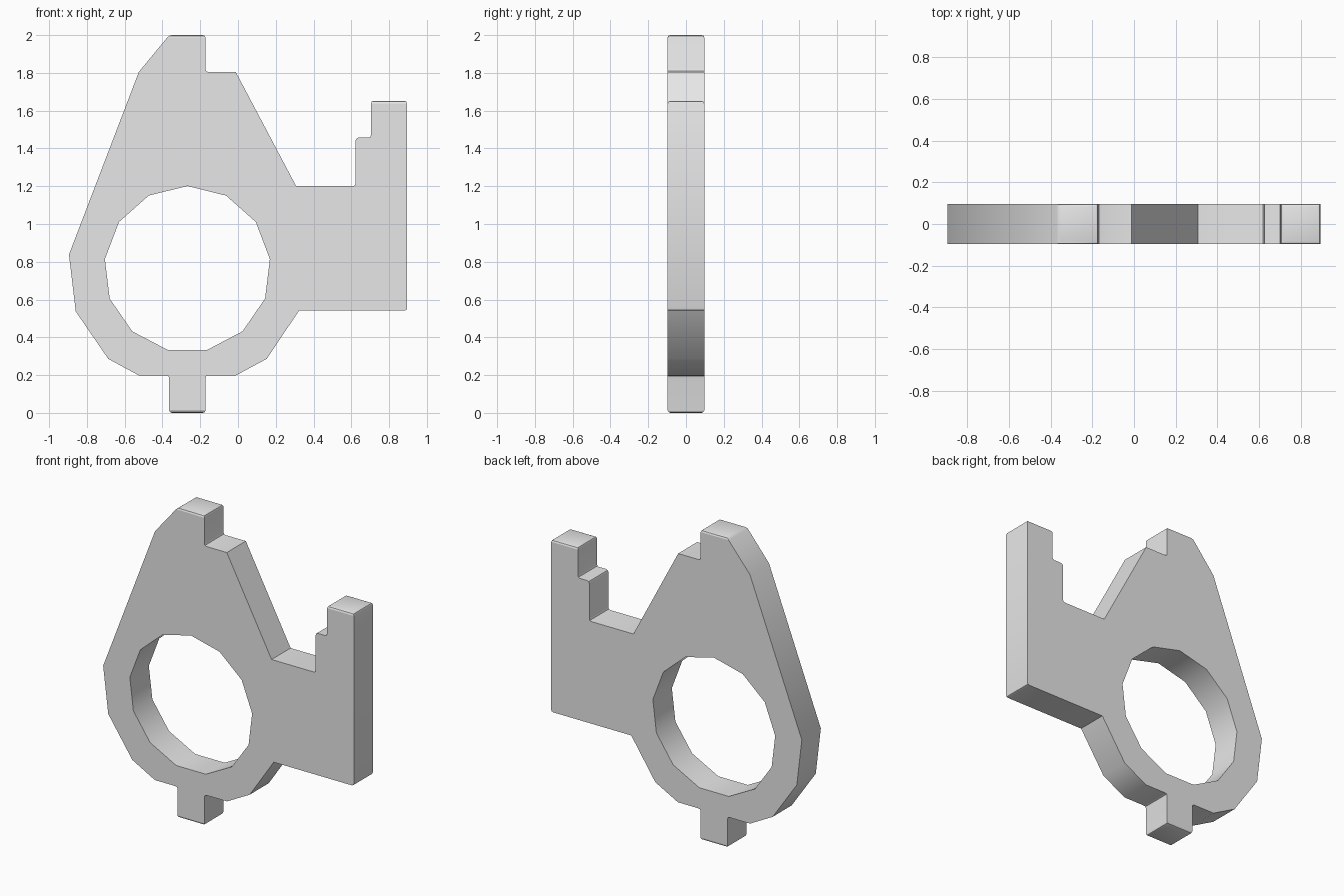
import bpy
import bmesh
from math import radians
from mathutils import Vector

cube = bpy.data.objects.get("Cube")
if cube:
    bpy.data.objects.remove(cube, do_unlink=True)

HALF = 0.097          # half thickness of the plate
MID = -0.268          # axis of the ring and tabs
TAB = 0.096           # half width of a tab

# Outline corners: x, z, kind ("end" = rounded tip, "soft" = rounded corner, "" = sharp)
outline = [
    (MID - TAB, 2.0, "end"), (MID + TAB, 2.0, "end"),
    (MID + TAB, 1.805, "soft"), (-0.012, 1.805, ""),
    (0.308, 1.2, ""), (0.623, 1.2, "soft"),
    (0.623, 1.457, "soft"), (0.704, 1.457, "soft"),
    (0.704, 1.652, "end"), (0.895, 1.652, "end"),
    (0.895, 0.541, "soft"), (0.323, 0.541, ""),
    (0.152, 0.286, ""), (-0.01, 0.199, ""),
    (MID + TAB, 0.199, "soft"), (MID + TAB, 0, "end"),
    (MID - TAB, 0, "end"), (MID - TAB, 0.199, "soft"),
    (-0.526, 0.199, ""), (-0.687, 0.286, ""),
    (-0.859, 0.537, ""), (-0.895, 0.838, ""),
    (-0.525, 1.805, ""),
]


def corner_kind(v):
    """Kind of the outline corner that a vertex sits on."""
    return min(outline, key=lambda p: (p[0] - v.co.x) ** 2 + (p[1] - v.co.z) ** 2)[2]


# Plate: extruded outline
bm = bmesh.new()
face = bm.faces.new([bm.verts.new((x, -HALF, z)) for x, z, _ in outline])
extruded = bmesh.ops.extrude_face_region(bm, geom=[face], use_keep_orig=True)["geom"]
bmesh.ops.translate(bm, vec=(0, 2 * HALF, 0),
                    verts=[g for g in extruded if isinstance(g, bmesh.types.BMVert)])
bmesh.ops.recalc_face_normals(bm, faces=bm.faces[:])

# Small rounding on the tab tips and inner corners
rounded = []
for e in bm.edges:
    a, b = e.verts
    across = abs(a.co.y - b.co.y) > HALF
    tip = corner_kind(a) == corner_kind(b) == "end" and abs(a.co.z - b.co.z) < 0.01
    if tip or (across and corner_kind(a)):
        rounded.append(e)
bmesh.ops.bevel(bm, geom=rounded, offset=0.014, offset_type='OFFSET', segments=2,
                profile=0.5, affect='EDGES', clamp_overlap=True)
mesh = bpy.data.meshes.new("bracket_plate")
bm.to_mesh(mesh)
bm.free()
plate = bpy.data.objects.new("bracket_plate", mesh)
bpy.context.collection.objects.link(plate)

# Ring opening: thirteen-sided cutter
bpy.ops.mesh.primitive_cylinder_add(vertices=13, radius=0.44, depth=1,
                                    location=(MID, 0, 0.761),
                                    rotation=(radians(90), 0, 0))
cutter = bpy.context.object
cutter.name = "ring_cutter"
cutter.hide_render = True

bpy.ops.object.select_all(action='DESELECT')
plate.select_set(True)
bpy.context.view_layer.objects.active = plate
cut = plate.modifiers.new("ring_opening", 'BOOLEAN')
cut.operation = 'DIFFERENCE'
cut.solver = 'EXACT'
cut.object = cutter
bpy.ops.object.modifier_apply(modifier=cut.name)
bpy.data.objects.remove(cutter, do_unlink=True)

# Smooth rim, flat front and back
bpy.ops.object.shade_smooth_by_angle(angle=radians(30))
for p in plate.data.polygons:
    if abs(p.normal.y) > 0.99:
        p.use_smooth = False

# Colour
grey = bpy.data.materials.new("light_grey")
grey.use_nodes = True
colour = (0.8, 0.8, 0.8, 1)
grey.diffuse_color = colour
grey.node_tree.nodes["Principled BSDF"].inputs["Base Color"].default_value = colour
plate.data.materials.clear()
plate.data.materials.append(grey)
